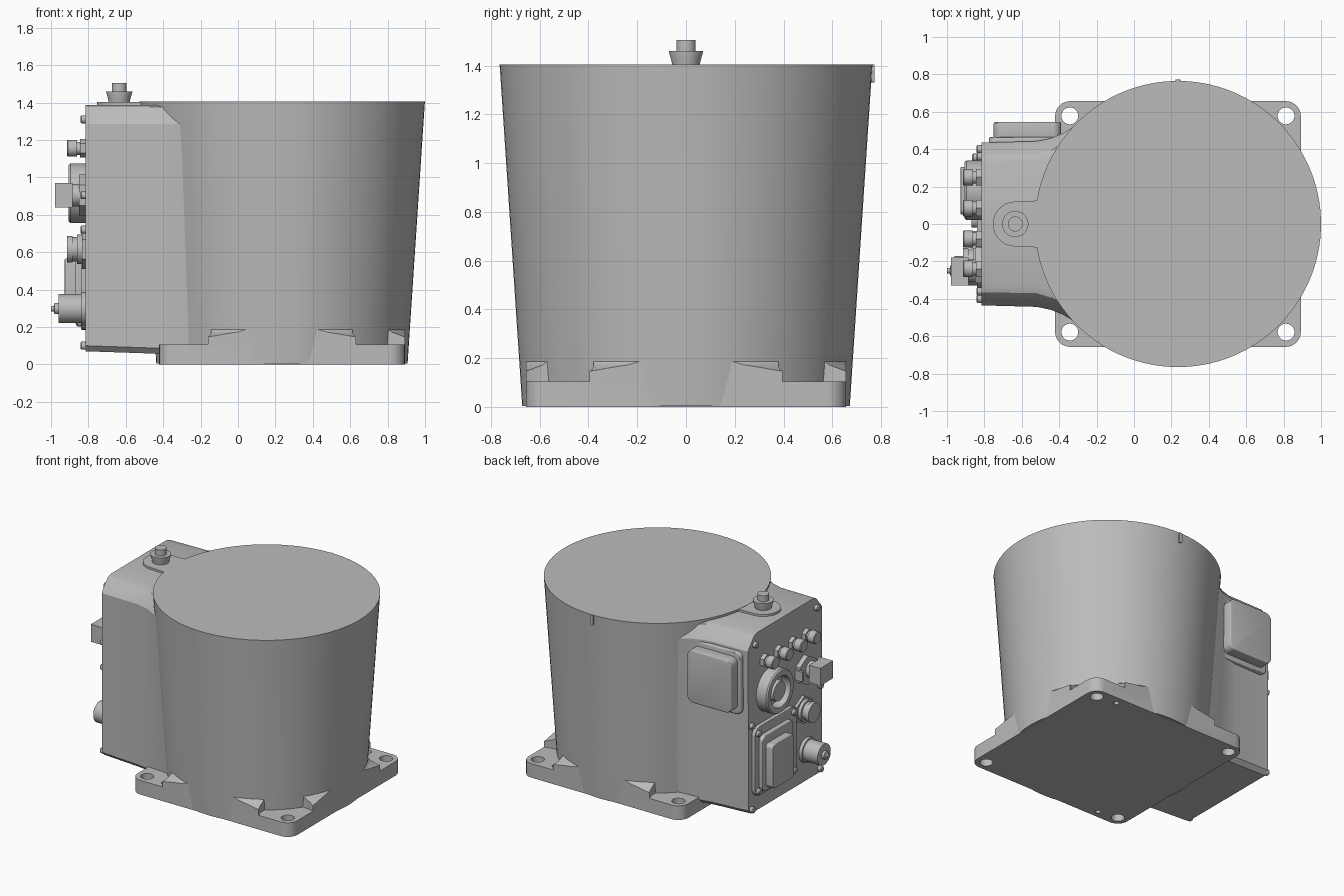
import bpy, bmesh, math
from math import pi, sin, cos
from mathutils import Matrix, Vector

if "Cube" in bpy.data.objects:
    bpy.data.objects.remove(bpy.data.objects["Cube"])

grey = bpy.data.materials.new("cast_grey")
grey.use_nodes = True
colour = (0.5, 0.5, 0.5, 1)
grey.diffuse_color = colour
grey.node_tree.nodes["Principled BSDF"].inputs["Base Color"].default_value = colour

CX = 0.235      # axis of the tapered drum
FACE = -0.815   # plane of the connector panel


def finish(name, bm, smooth=True):
    bmesh.ops.recalc_face_normals(bm, faces=bm.faces)
    me = bpy.data.meshes.new(name)
    bm.to_mesh(me)
    bm.free()
    ob = bpy.data.objects.new(name, me)
    bpy.context.collection.objects.link(ob)
    me.materials.append(grey)
    if smooth:
        shade(ob)
    return ob


def activate(ob):
    bpy.ops.object.select_all(action='DESELECT')
    ob.select_set(True)
    bpy.context.view_layer.objects.active = ob


def shade(ob):
    activate(ob)
    bpy.ops.object.shade_smooth_by_angle(angle=math.radians(30))


def boolean(ob, cutter, mode):
    mod = ob.modifiers.new("cut", 'BOOLEAN')
    mod.operation, mod.object, mod.solver = mode, cutter, 'EXACT'
    activate(ob)
    bpy.ops.object.modifier_apply(modifier=mod.name)
    bpy.data.objects.remove(cutter)


def loft(name, rings, smooth=True):
    """Skin closed rings of points and cap both ends."""
    bm = bmesh.new()
    loops = [[bm.verts.new(p) for p in ring] for ring in rings]
    n = len(loops[0])
    for a, b in zip(loops, loops[1:]):
        for i in range(n):
            bm.faces.new((a[i], a[(i + 1) % n], b[(i + 1) % n], b[i]))
    bm.faces.new(loops[0])
    bm.faces.new(loops[-1])
    return finish(name, bm, smooth)


def turned(name, profile, at, axis='z', sides=32):
    """Solid turned from (radius, height); 'x' points it out of the panel."""
    rings = []
    for r, h in profile:
        ring = []
        for i in range(sides):
            a = 2 * pi * (i + 0.5) / sides
            p = (r * cos(a), r * sin(a), h)
            if axis == 'x':
                p = (-h, p[0], p[1])
            ring.append(Vector(at) + Vector(p))
        rings.append(ring)
    return loft(name, rings)


def block(name, x, y, z, bevel=0.0, axis=None, soft=0.0):
    """Box from ranges; bevel rounds edges along axis, soft rounds the rest."""
    bm = bmesh.new()
    bmesh.ops.create_cube(bm, size=1)
    for v in bm.verts:
        for i, (lo, hi) in enumerate((x, y, z)):
            v.co[i] = lo if v.co[i] < 0 else hi
    if bevel:
        edges = [e for e in bm.edges
                 if abs((e.verts[0].co - e.verts[1].co).normalized()[axis]) > 0.9]
        bmesh.ops.bevel(bm, geom=edges, offset=bevel, segments=6, affect='EDGES', profile=0.5)
    if soft:
        edges = [e for e in bm.edges if e.calc_face_angle(0) > 1]
        bmesh.ops.bevel(bm, geom=edges, offset=soft, segments=3, affect='EDGES', profile=0.5)
    return finish(name, bm)


# Tapered drum with a closed flat top
turned("drum", [(0.672, 0.004), (0.763, 1.38), (0.765, 1.405)], (CX, 0, 0), sides=96)
block("drum_locating_tab", (CX - 0.013, CX + 0.013), (0.74, 0.772), (1.33, 1.404), 0.01, 1)

# Square foot flange that slopes down from the drum to its corners
foot = block("foot_flange", (CX - 0.657, CX + 0.657), (-0.657, 0.657), (0, 0.3), 0.08, 2)
slope = turned("slope", [(1, -0.1), (1, 0.11), (0.9, 0.118), (0.824, 0.132), (0.75, 0.152),
                         (0.70, 0.172), (0.68, 0.19), (0.668, 0.22)], (CX, 0, 0), sides=96)
boolean(foot, slope, 'INTERSECT')
for sx in (-1, 1):
    for sy in (-1, 1):
        hole = (CX + sx * 0.578, sy * 0.578, 0)
        boolean(foot, turned("pocket", [(0.2, 0.105), (0.2, 0.4)], hole, sides=48), 'DIFFERENCE')
        boolean(foot, turned("bolt_hole", [(0.045, -0.1), (0.045, 0.4)], hole), 'DIFFERENCE')
for s in (-1, 1):
    dowel = (CX + s * 0.423, s * 0.6, 0)
    boolean(foot, turned("dowel", [(0.018, -0.1), (0.018, 0.4)], dowel), 'DIFFERENCE')
shade(foot)


# Terminal housing, flaring into the drum, with chamfered upper shoulders
def section(x, low, high, bottom, shoulder):
    half = [(low - 0.03, bottom), (low, bottom + 0.03), (high, 1.285), (high - 0.015, 1.31),
            (shoulder + 0.02, 1.375), (shoulder - 0.02, 1.388)]
    return [(x, y, z) for y, z in half] + [(x, -y, z) for y, z in reversed(half)]


loft("terminal_housing", [
    section(FACE, 0.43, 0.435, 0.07, 0.345), section(-0.52, 0.437, 0.443, 0.06, 0.35),
    section(-0.44, 0.445, 0.46, 0.057, 0.375), section(-0.38, 0.452, 0.485, 0.055, 0.41),
    section(-0.3, 0.455, 0.53, 0.055, 0.45), section(-0.12, 0.48, 0.6, 0.055, 0.5)])

# Raised pad and breather valve on the housing roof
arc = [(-0.635 - 0.12 * sin(a), 0.12 * cos(a)) for a in [pi * i / 16 for i in range(17)]]
outline = [(-0.45, 0.16), (-0.52, 0.125)] + arc + [(-0.52, -0.125), (-0.45, -0.16)]
loft("valve_pad", [[(x, y, z) for x, y in outline] for z in (1.37, 1.403)])
turned("breather_valve", [(0.055, 1.39), (0.06, 1.42), (0.07, 1.455), (0.07, 1.46),
                          (0.04, 1.46), (0.04, 1.505)], (-0.635, 0, 0))

# Side cover on its cast pad
block("side_cover_pad", (-0.775, -0.36), (0.38, 0.465), (0.81, 1.27), 0.04, 1, 0.01)
block("side_cover", (-0.75, -0.39), (0.45, 0.545), (0.845, 1.235), 0.045, 1, 0.008)

# Row of sealing knobs along the top of the panel
for y in (0.25, 0.085, -0.08, -0.24):
    turned("sealing_knob_base", [(0.05, -0.01), (0.05, 0.03)], (FACE, y, 1.155), 'x', 6)
    turned("sealing_knob", [(0.035, 0), (0.035, 0.045), (0.045, 0.045), (0.045, 0.095),
                            (0.04, 0.1)], (FACE, y, 1.155), 'x', 24)

# Large round socket: outer shroud with a plug inside
turned("socket_shroud", [(0.16, -0.01), (0.16, 0.08), (0.152, 0.09), (0.115, 0.09),
                         (0.115, 0.02)], (FACE, 0.18, 0.915), 'x', 48)
turned("socket_plug", [(0.075, 0), (0.075, 0.07), (0.07, 0.08)], (FACE, 0.18, 0.915), 'x')

# Square plug on a hexagonal flange
turned("square_plug_flange", [(0.11, -0.01), (0.11, 0.035)], (FACE, -0.22, 0.905), 'x', 6)
turned("square_plug_neck", [(0.06, 0), (0.06, 0.09)], (FACE, -0.25, 0.905), 'x')
block("square_plug", (-0.978, -0.885), (-0.33, -0.18), (0.84, 0.97))
block("plug_lever", (-0.88, -0.82), (-0.13, -0.11), (0.87, 0.94))

# Middle round connector
turned("round_connector_flange", [(0.105, -0.01), (0.105, 0.02)], (FACE, -0.2, 0.615), 'x', 6)
turned("round_connector", [(0.08, 0), (0.08, 0.045), (0.065, 0.045), (0.065, 0.07),
                           (0.072, 0.07), (0.072, 0.1)], (FACE, -0.2, 0.615), 'x')

# Lower power connector with a stepped tip
turned("power_connector", [(0.09, -0.01), (0.09, 0.025), (0.078, 0.025), (0.078, 0.145),
                           (0.03, 0.145), (0.03, 0.165), (0.015, 0.17), (0.015, 0.185)],
       (FACE, -0.25, 0.298), 'x')

# Rectangular access hatch in three tiers
block("hatch_frame", (-0.84, FACE + 0.03), (-0.1, 0.39), (0.185, 0.70), 0.06, 0, 0.006)
block("hatch_step", (-0.87, FACE), (-0.02, 0.34), (0.215, 0.63), 0.04, 0, 0.006)
block("hatch_cover", (-0.927, FACE), (0.05, 0.305), (0.24, 0.565), 0.03, 0, 0.006)


# Screws around the hatch and the panel edge
def screw(name, y, z, length):
    turned(name, [(0.022, -0.01), (0.022, length - 0.006), (0.016, length)],
           (FACE, y, z), 'x', 16)


for y in (-0.06, 0.355):
    for z in (0.225, 0.655):
        screw("hatch_screw", y, z, 0.05)
for s in (-1, 1):
    for z in (0.1, 0.72, 0.905, 1.31):
        if z != 0.905 or s < 0:
            screw("panel_screw", s * (0.36 if z > 1.3 else 0.4), z, 0.028)
